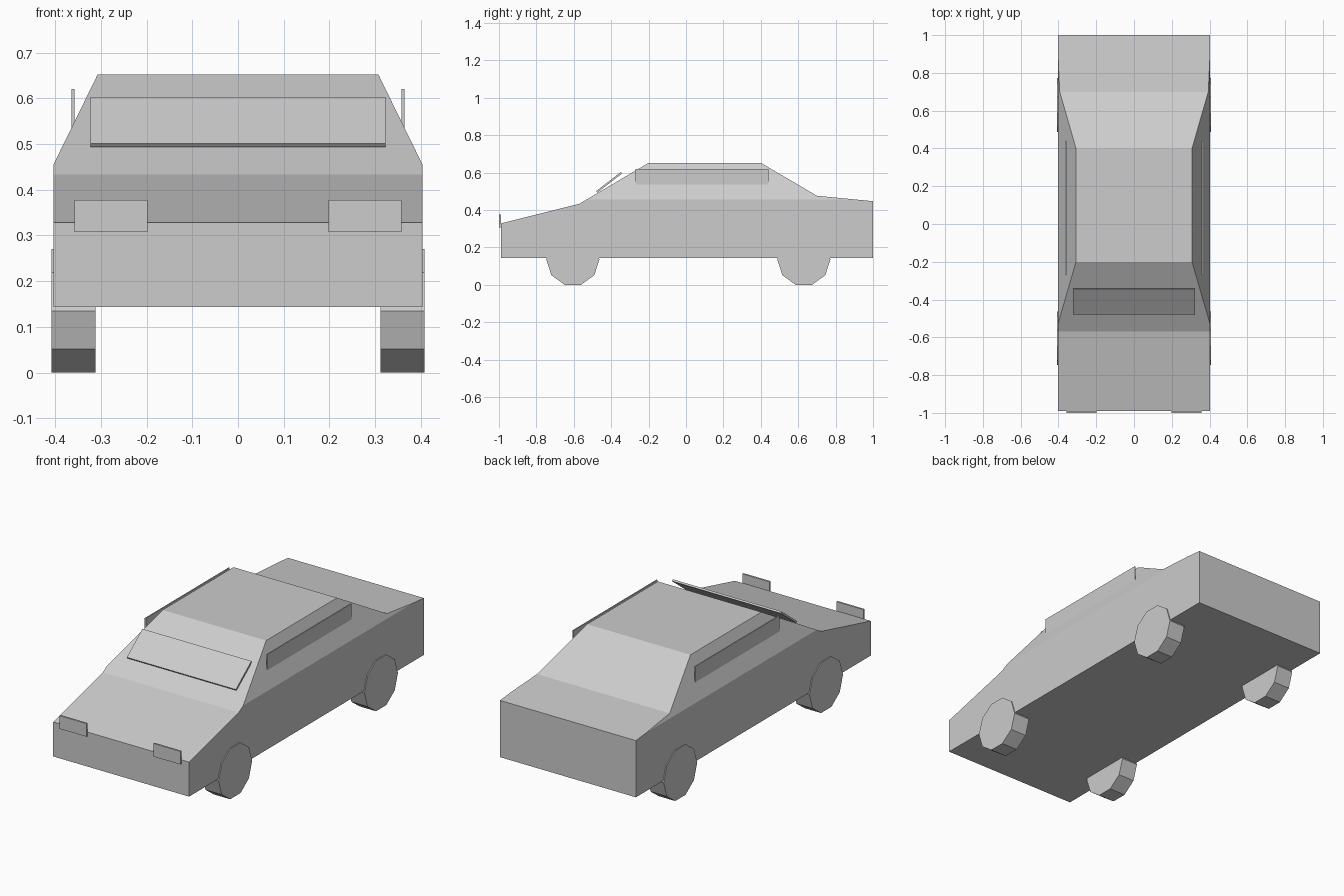
import bpy, bmesh, math
from mathutils import Matrix, Vector

if "Cube" in bpy.data.objects:
    bpy.data.objects.remove(bpy.data.objects["Cube"])

grey = bpy.data.materials.new("light grey")
grey.diffuse_color = (0.604, 0.604, 0.604, 1)
grey.use_nodes = True
grey.node_tree.nodes["Principled BSDF"].inputs["Base Color"].default_value = grey.diffuse_color


def finish(name, bm):
    bmesh.ops.recalc_face_normals(bm, faces=bm.faces[:])
    mesh = bpy.data.meshes.new(name)
    bm.to_mesh(mesh)
    bm.free()
    mesh.materials.append(grey)
    obj = bpy.data.objects.new(name, mesh)
    bpy.context.collection.objects.link(obj)
    return obj


def box(name, centre, size, tilt=0.0):
    bm = bmesh.new()
    m = (Matrix.Translation(centre) @ Matrix.Rotation(tilt, 4, 'X')
         @ Matrix.Diagonal((*size, 1)))
    bmesh.ops.create_cube(bm, size=1, matrix=m)
    return finish(name, bm)


def wheel(name, centre):
    # ten-sided, resting on a flat side
    bm = bmesh.new()
    m = (Matrix.Translation(centre) @ Matrix.Rotation(math.pi / 2, 4, 'Y'))
    bmesh.ops.create_cone(bm, cap_ends=True, segments=10, radius1=0.142,
                          radius2=0.142, depth=0.096, matrix=m)
    # turn so that a flat side is lowest
    low = min(v.co.z for v in bm.verts)
    if sum(abs(v.co.z - low) < 1e-4 for v in bm.verts) < 4:
        bmesh.ops.rotate(bm, verts=bm.verts[:], cent=centre,
                         matrix=Matrix.Rotation(math.radians(18), 3, 'X'))
    return finish(name, bm)


# Body: side profile extruded across the width
W, ROOF_W, BELT, ROOF = 0.403, 0.307, 0.456, 0.652
profile = [(-0.99, 0.143), (-0.99, 0.328), (-0.57, 0.433), (-0.2, ROOF),
           (0.4, ROOF), (0.7, 0.476), (1.0, 0.447), (1.0, 0.143)]
bm = bmesh.new()
face = bm.faces.new([bm.verts.new((-W, y, z)) for y, z in profile])
ext = bmesh.ops.extrude_face_region(bm, geom=[face])
bmesh.ops.translate(bm, vec=(2 * W, 0, 0),
                    verts=[g for g in ext["geom"] if isinstance(g, bmesh.types.BMVert)])
# Slope the cabin sides inward above the belt line
for s in (-1, 1):
    cut = bmesh.ops.bisect_plane(
        bm, geom=bm.verts[:] + bm.edges[:] + bm.faces[:], clear_outer=True,
        plane_co=(s * W, 0, BELT),
        plane_no=Vector((s * (ROOF - BELT), 0, W - ROOF_W)).normalized())
    edges = [e for e in cut["geom_cut"] if isinstance(e, bmesh.types.BMEdge)]
    bmesh.ops.holes_fill(bm, edges=[e for e in edges if e.is_boundary], sides=0)
finish("car_body", bm)

# Windscreen plate
box("windscreen", (0, -0.411, 0.548), (0.646, 0.167, 0.0099), math.radians(37.7))

# Side windows, headlights and wheels
for side, s in (("left", -1), ("right", 1)):
    box(side + "_window", (s * 0.361, 0.085, 0.567), (0.006, 0.71, 0.106))
    box(side + "_headlight", (s * 0.278, -0.995, 0.342), (0.16, 0.0099, 0.07))
    wheel("front_" + side + "_wheel", Vector((s * 0.36, -0.605, 0.135)))
    wheel("rear_" + side + "_wheel", Vector((s * 0.36, 0.63, 0.135)))
